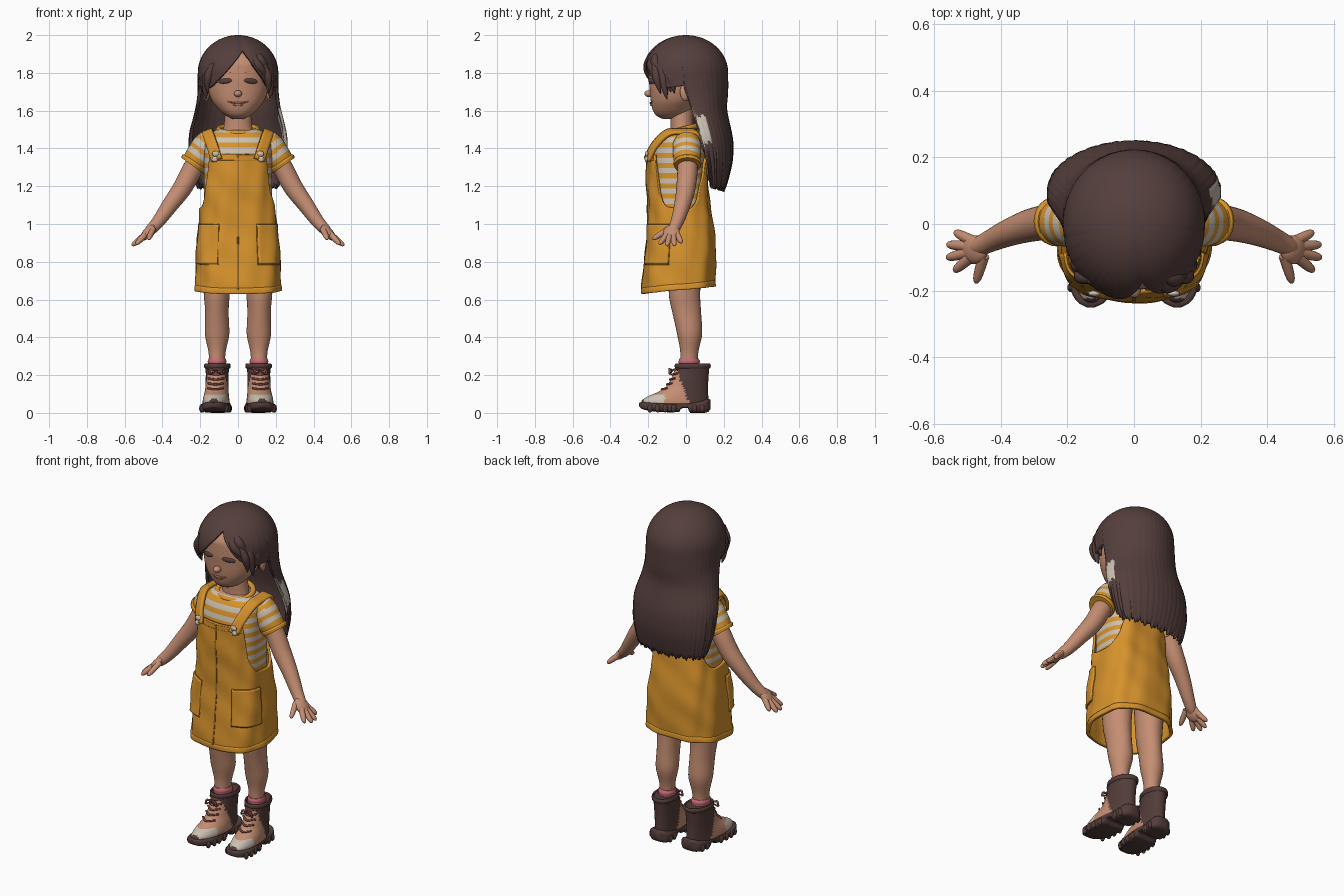
import bpy, bmesh
from math import sin, cos, pi, sqrt, radians, floor, exp
from mathutils import Vector, Matrix, Euler

if "Cube" in bpy.data.objects:
    bpy.data.objects.remove(bpy.data.objects["Cube"])


def material(name, *rgb):
    m = bpy.data.materials.new(name)
    m.use_nodes = True
    m.diffuse_color = (*rgb, 1)
    m.node_tree.nodes["Principled BSDF"].inputs["Base Color"].default_value = (*rgb, 1)
    return m


HAIR = material("hair_brown", .09, .05, .046)
SKIN = material("skin", .56, .27, .17)
YELLOW = material("mustard", .68, .29, .025)
SEAM = material("dark_mustard", .36, .15, .015)
CREAM = material("cream", .6, .53, .45)
BROWN = material("boot_brown", .085, .046, .041)
PINK = material("sock_pink", .58, .14, .18)
LACE = material("lace_maroon", .2, .07, .065)
LIP = material("lip", .4, .14, .11)


def at(table, k):
    """Monotone smooth interpolation of table rows, keyed by the first column."""
    k = min(max(k, table[0][0]), table[-1][0])
    i = 0
    while i < len(table) - 2 and k > table[i + 1][0]:
        i += 1
    h = table[i + 1][0] - table[i][0]
    t = (k - table[i][0]) / h

    def slope(j, c):
        return (table[j + 1][c] - table[j][c]) / (table[j + 1][0] - table[j][0])

    def tangent(j, c):
        if j == 0 or j == len(table) - 1:
            return slope(min(j, len(table) - 2), c)
        a, b = slope(j - 1, c), slope(j, c)
        return 2 * a * b / (a + b) if a * b > 0 else 0

    out = []
    for c in range(1, len(table[0])):
        p, q = table[i][c], table[i + 1][c]
        s = t * t * (3 - 2 * t)
        out.append(p + (q - p) * s + h * tangent(i, c) * t * (1 - t) ** 2
                   - h * tangent(i + 1, c) * t * t * (1 - t))
    return out


def finish(name, bm, mats, rule=None, mirror=False, thick=0):
    bmesh.ops.remove_doubles(bm, verts=bm.verts, dist=1e-5)
    bmesh.ops.recalc_face_normals(bm, faces=bm.faces)
    for f in bm.faces:
        f.smooth = True
        if rule:
            f.material_index = rule(f.calc_center_median())
    me = bpy.data.meshes.new(name)
    bm.to_mesh(me)
    bm.free()
    me.set_sharp_from_angle(angle=radians(60))
    for m in mats:
        me.materials.append(m)
    ob = bpy.data.objects.new(name, me)
    bpy.context.collection.objects.link(ob)
    if thick:
        mod = ob.modifiers.new("thickness", "SOLIDIFY")
        mod.thickness, mod.offset = thick, 0
    if mirror:
        ob.modifiers.new("mirror", "MIRROR")
    return ob


def sheet(name, fn, nu, nv, *mats, caps=False, **kw):
    """Grid surface from fn(u, v); caps close the two ends of a loft."""
    bm = bmesh.new()
    g = [[bm.verts.new(fn(i / nu, j / nv)) for i in range(nu + 1)] for j in range(nv + 1)]
    for a, b in zip(g, g[1:]):
        for i in range(nu):
            bm.faces.new((a[i], a[i + 1], b[i + 1], b[i]))
    if caps:
        bmesh.ops.remove_doubles(bm, verts=bm.verts, dist=1e-5)
        bmesh.ops.holes_fill(bm, edges=[e for e in bm.edges if e.is_boundary])
    return finish(name, bm, mats, **kw)


def ring(table, k, a, p=1, grow=0):
    """Point on a rounded section: rows hold key, half width, near and far edge; a = 0 is near."""
    rx, lo, hi = at(table, k)
    s, c = sin(a), cos(a)
    s, c = (abs(s) ** p * (1 if s > 0 else -1), abs(c) ** p * (1 if c > 0 else -1))
    return (rx + grow) * s, (lo + hi) / 2 - ((hi - lo) / 2 + grow) * c


def loft(name, table, nu, nv, *mats, p=1, **kw):
    def fn(u, v):
        z = table[0][0] + (table[-1][0] - table[0][0]) * v
        return (*ring(table, z, 2 * pi * u, p), z)
    return sheet(name, fn, nu, nv, *mats, caps=True, **kw)


def tube(name, pts, *mats, nu=12, nv=16, **kw):
    """Round limb or strand through (x, y, z, radius) points."""
    table = [(i / (len(pts) - 1), *q) for i, q in enumerate(pts)]

    def fn(u, v):
        x, y, z, r = at(table, v)
        t = (Vector(at(table, v + .02)[:3]) - Vector(at(table, v - .02)[:3])).normalized()
        n = t.cross((0, 1, 0) if abs(t.y) < .8 else (0, 0, 1)).normalized()
        return Vector((x, y, z)) + r * (n * cos(2 * pi * u) + t.cross(n) * sin(2 * pi * u))
    return sheet(name, fn, nu, nv, *mats, caps=True, **kw)


def blob(name, loc, size, mat, rot=(0, 0, 0), mirror=False):
    bm = bmesh.new()
    m = Matrix.Translation(loc) @ Euler(rot).to_matrix().to_4x4() @ Matrix.Diagonal((*size, 1))
    bmesh.ops.create_uvsphere(bm, u_segments=20, v_segments=12, radius=1, matrix=m)
    return finish(name, bm, [mat], mirror=mirror)


# Head, neck and face
HEAD = [(1.557, .03, -.125, -.03), (1.575, .068, -.16, 0), (1.61, .106, -.178, .03),
        (1.66, .142, -.188, .07), (1.72, .16, -.193, .1), (1.78, .167, -.197, .13),
        (1.84, .163, -.196, .14), (1.9, .13, -.16, .12), (1.95, .05, -.07, .05)]
loft("head", HEAD, 48, 40, SKIN, p=.92)
loft("neck", [(1.44, .1, -.1, .05), (1.5, .078, -.082, .04), (1.61, .066, -.085, .035)], 32, 10, SKIN)


def face_y(x, z):
    rx, lo, hi = at(HEAD, z)
    return (lo + hi) / 2 - (hi - lo) / 2 * sqrt(max(0, 1 - (x / rx) ** 2))


blob("nose", (0, -.196, 1.69), (.021, .025, .018), SKIN)
blob("ears", (.168, -.005, 1.695), (.016, .028, .045), SKIN, (.1, 0, .3), True)
blob("eyes", (.068, face_y(.068, 1.757) - .002, 1.757), (.038, .009, .014), HAIR, (0, .12, .35), True)
tube("eyebrows", [(x, face_y(x, z), z, r) for x, z, r in
                  ((.035, 1.8, .002), (.07, 1.81, .003), (.11, 1.798, .002))], LIP, mirror=True)
tube("mouth", [(x, face_y(x, 1.64) - .002, 1.64 + 3 * x * x, .006 - .06 * abs(x))
               for x in (-.055, -.025, 0, .025, .055)], LIP)
blob("lower_lip", (0, face_y(0, 1.63), 1.63), (.026, .007, .006), SKIN)

# Hair: one long sheet from the crown, short over the face and long at the back
MANE = [(1.17, .13, .205, .05, .065), (1.25, .12, .23, .1, .1), (1.35, .105, .25, .1, .135),
        (1.45, .085, .253, .15, .155), (1.6, .045, .22, .2, .165), (1.7, .02, .205, .235, .195),
        (1.8, 0, .205, .225, .215)]
EDGE = [(0, 1.185), (.45, 1.2), (.5, 1.25), (.55, 1.73), (.7, 1.72), (.83, 1.78), (.92, 1.85), (1, 1.915)]


def mane(u, v):
    s = 2 * u - 1
    a = pi * s - .15 * s * s
    low = at(EDGE, abs(s))[0]
    if abs(s) < .5:
        low += .008 * sin(57 * a) + .008 * sin(23 * a + 1)
    z = 1.992 - (1.992 - low) * v ** 1.7
    c, w, front, back = at(MANE, z)
    k = sqrt(max(0, 1 - ((z - 1.8) / .192) ** 2)) if z > 1.8 else 1
    k *= 1 - .05 * exp(-((1 - abs(s)) / .05) ** 2)
    strands = .6 * sin(43 * a + 2 * sin(5 * a)) + .4 * sin(71 * a + 3 * sin(4 * a))
    k *= 1 + (.003 + .035 * max(0, 1.55 - z)) * strands * min(1, 2 * v)
    return w * k * sin(a), c + (back if cos(a) > 0 else front) * k * cos(a), z


sheet("hair", mane, 240, 48, HAIR, CREAM, thick=.016,
      rule=lambda c: int(c.x > .15 and 1.43 < c.z < 1.57 and c.y < at(MANE, c.z)[0] + .045))
for i, (x, y, z) in enumerate(((.168, -.1, 1.66), (.18, -.06, 1.69), (.158, -.135, 1.69))):
    tube(f"temple_lock_{i}", [(x - .03, y - .03, 1.85, .015), (x, y - .022, 1.78, .022),
                              (x + .004, y - .01, z + .04, .014), (x, y, z, .002)], HAIR, mirror=True)
for s in (-1, 1):
    for i in range(2):
        d = .02 * i
        tube(f"fringe_{i}_{s}", [(.03 + s * .01, -.14 + d, 1.92, .006),
                                 (.02 + s * (.08 + d), -.182 + d, 1.845 + d, .026),
                                 (s * .145, -.14 + d, 1.775 + d, .024),
                                 (s * .172, -.1 + d, 1.7, .003)], HAIR, nv=24)

# Striped shirt
SHIRT = [(.999, .182, -.185, .1), (1.2, .18, -.185, .1), (1.32, .18, -.18, .1), (1.4, .178, -.165, .1),
         (1.46, .17, -.14, .09), (1.4985, .115, -.105, .06)]
stripe = lambda d: int(floor(d / .027)) % 2
loft("shirt", SHIRT, 64, 37, YELLOW, CREAM, SKIN, p=.75,
     rule=lambda c: 2 if c.z > 1.498 else stripe(c.z))
tube("sleeves", [(.11, 0, 1.45, .05), (.165, .005, 1.415, .075), (.205, .005, 1.36, .073),
                 (.238, .008, 1.315, .066)], YELLOW, CREAM, nu=28, nv=32, mirror=True,
     rule=lambda c: stripe(.58 * c.x - .81 * c.z))
tube("sleeve_cuffs", [(.228, .008, 1.332, .07), (.233, .008, 1.324, .075), (.243, .008, 1.31, .071)],
     YELLOW, nu=28, nv=6, mirror=True)
sheet("collar", lambda u, v: ((.103 + .015 * cos(2 * pi * v)) * sin(2 * pi * u),
                              -.025 - (.085 + .015 * cos(2 * pi * v)) * cos(2 * pi * u),
                              1.5 - .02 * cos(2 * pi * u) + .015 * sin(2 * pi * v)), 40, 10, YELLOW)

# Pinafore dress, with its edge dipping under the arms
DRESS = [(.62, .216, -.222, .143), (.66, .22, -.226, .147), (.85, .214, -.21, .15), (1, .2, -.198, .137),
         (1.1, .192, -.197, .121), (1.2, .188, -.2, .112), (1.38, .182, -.197, .11)]
TOP = [(0, 1.37), (.25, 1.365), (.28, 1.3), (.33, 1.16), (.42, 1.09), (.56, 1.08), (.68, 1.13),
       (.78, 1.25), (.86, 1.35), (1, 1.37)]
hem = lambda a: .65 - .02 * cos(a)


def cloth(a, z, grow=0):
    fold = .004 * sin(5 * a + 14 * z) * sin(19 * z) + .003 * sin(9 * a - 8 * z)
    return (*ring(DRESS, z, a, .75, grow + fold), z)


def dress(u, v):
    a = pi * (2 * u - 1)
    return cloth(a, hem(a) + (at(TOP, abs(a) / pi)[0] - hem(a)) * v)


def patch(name, a0, a1, z0, z1, grow, mat, **kw):
    sheet(name, lambda u, v: cloth(a0 + (a1 - a0) * u, z0 + (z1 - z0) * v, grow), 14, 24, mat, **kw)


sheet("dress", dress, 144, 48, YELLOW, thick=.014)
sheet("hem_band", lambda u, v: cloth(pi * (2 * u - 1), hem(pi * (2 * u - 1)) + .03 * v, .004 * (1 - v * v)),
      96, 4, YELLOW, thick=.015)
patch("centre_seam", -.005, .005, .64, 1.36, .008, SEAM, thick=.004)
patch("bib_band", -.75, .75, 1.337, 1.367, .004, YELLOW, thick=.012)
patch("pocket_stitching", .365, 1.36, .783, 1.0, .007, SEAM, thick=.004, mirror=True)
patch("pockets", .375, 1.35, .788, .997, .011, YELLOW, thick=.012, mirror=True)

# Straps and buttons
STRAP = [(0, .113, -.206, 1.34), (.25, .138, -.163, 1.42), (.5, .162, -.07, 1.49), (.72, .16, .04, 1.49),
         (1, .12, .122, 1.35)]


def strap(u, v):
    x, y, z = at(STRAP, v)
    return x + .052 * (u - .5), y + .02 * (u - .5), z - .02 * (u - .5)


sheet("straps", strap, 4, 24, YELLOW, thick=.018, mirror=True)
blob("buckles", (.118, -.208, 1.372), (.019, .009, .015), CREAM, mirror=True)
blob("buttons", (.122, -.208, 1.343), (.016, .011, .016), CREAM, mirror=True)

# Arms and hands
tube("arms", [(.17, .005, 1.4, .055), (.235, .008, 1.3, .054), (.292, 0, 1.195, .051), (.36, -.02, 1.1, .043),
              (.425, -.048, 1.01, .034), (.462, -.066, .97, .029), (.49, -.078, .947, .016),
              (.5, -.082, .94, .004)], SKIN, nu=24, nv=40, mirror=True)
blob("palms", (.478, -.077, .955), (.054, .044, .024), SKIN, (0, .85, -.15), True)
FINGERS = {"thumbs": (.45, -.095, .972, .472, -.17, .923), "index_fingers": (.49, -.1, .945, .535, -.138, .897),
           "middle_fingers": (.495, -.085, .94, .556, -.1, .89), "ring_fingers": (.495, -.067, .94, .555, -.062, .89),
           "little_fingers": (.485, -.05, .95, .533, -.026, .905)}
for name, (a, b, c, d, e, f) in FINGERS.items():
    root, tip = Vector((a, b, c)), Vector((d, e, f))
    tube(name, [(*root.lerp(tip, t), r) for t, r in
                ((0, .017), (.35, .016), (.7, .0145), (.92, .012), (1.04, .008), (1.1, .002))],
         SKIN, nv=20, mirror=True)


# Legs, socks and boots, each splayed slightly outward
def splay(ob):
    for v in ob.data.vertices:
        v.co.x += .112 - .07 * v.co.y
    ob.modifiers.new("mirror", "MIRROR")


splay(loft("legs", [(.24, .04, -.03, .06), (.31, .044, -.03, .064), (.43, .065, -.05, .086),
                    (.53, .062, -.072, .08), (.62, .068, -.09, .075), (.85, .085, -.1, .09)], 28, 30, SKIN))
splay(loft("socks", [(.24, .048, -.038, .072), (.262, .048, -.038, .072), (.272, .05, -.04, .074),
                     (.288, .045, -.034, .066)], 28, 10, PINK))


def boot_colour(c):
    if c.z < .05 or c.y < -.222:
        return 0
    if c.y < -.11 and c.z < .098:
        return 2
    return int(c.y < .005 - .35 * (c.z - .08) and (abs(c.x) < .05 or c.z < .165))


BOOT = [(.03, .068, -.228, .112), (.06, .07, -.236, .118), (.085, .067, -.208, .118), (.11, .063, -.15, .117),
        (.14, .06, -.105, .117), (.2, .06, -.07, .12), (.255, .064, -.052, .125)]
splay(loft("boots", BOOT, 56, 40, BROWN, SKIN, CREAM, rule=boot_colour))
splay(sheet("boot_collars", lambda u, v: (*ring(BOOT, .25, 2 * pi * u, 1, .005 * cos(2 * pi * v)),
                                          .248 + .012 * sin(2 * pi * v)), 36, 8, BROWN, thick=.004))
SOLE = [(-.25, .012, .035, .052), (-.235, .04, .022, .058), (-.2, .063, .012, .056), (-.15, .075, .006, .054),
        (-.08, .075, .003, .052), (-.035, .069, .006, .05), (-.025, .067, .024, .05), (.01, .066, .026, .052),
        (.02, .067, 0, .055), (.09, .066, 0, .065), (.115, .052, .004, .075), (.13, .025, .02, .07)]


def sole(u, v):
    y = -.25 + .38 * v
    x, z = ring(SOLE, y, 2 * pi * u, .5)
    return x, y, z


splay(sheet("soles", sole, 28, 60, BROWN, caps=True))
for i, y in enumerate((-.19, -.15, -.11, -.065, .045, .085)):
    for s in (-1, 1):
        splay(blob(f"tread_{i}_{s}", (s * (at(SOLE, y)[0] - .004), y, .024), (.012, .014, .022), BROWN))
for i in range(5):
    z = .125 + .026 * i
    y = at(BOOT, z)[1]
    splay(tube(f"lace_{i}", [(-.042, y + .022, z + .006, .005), (0, y - .004, z, .006),
                             (.042, y + .022, z + .006, .005)], LACE, nu=8, nv=10))
for s in (-1, 1):
    splay(tube(f"lace_bow_{s}", [(0, -.07, .225, .005), (s * .025, -.088, .232, .006),
                                 (s * .036, -.086, .205, .005), (0, -.075, .22, .004)], LACE, nu=8))
